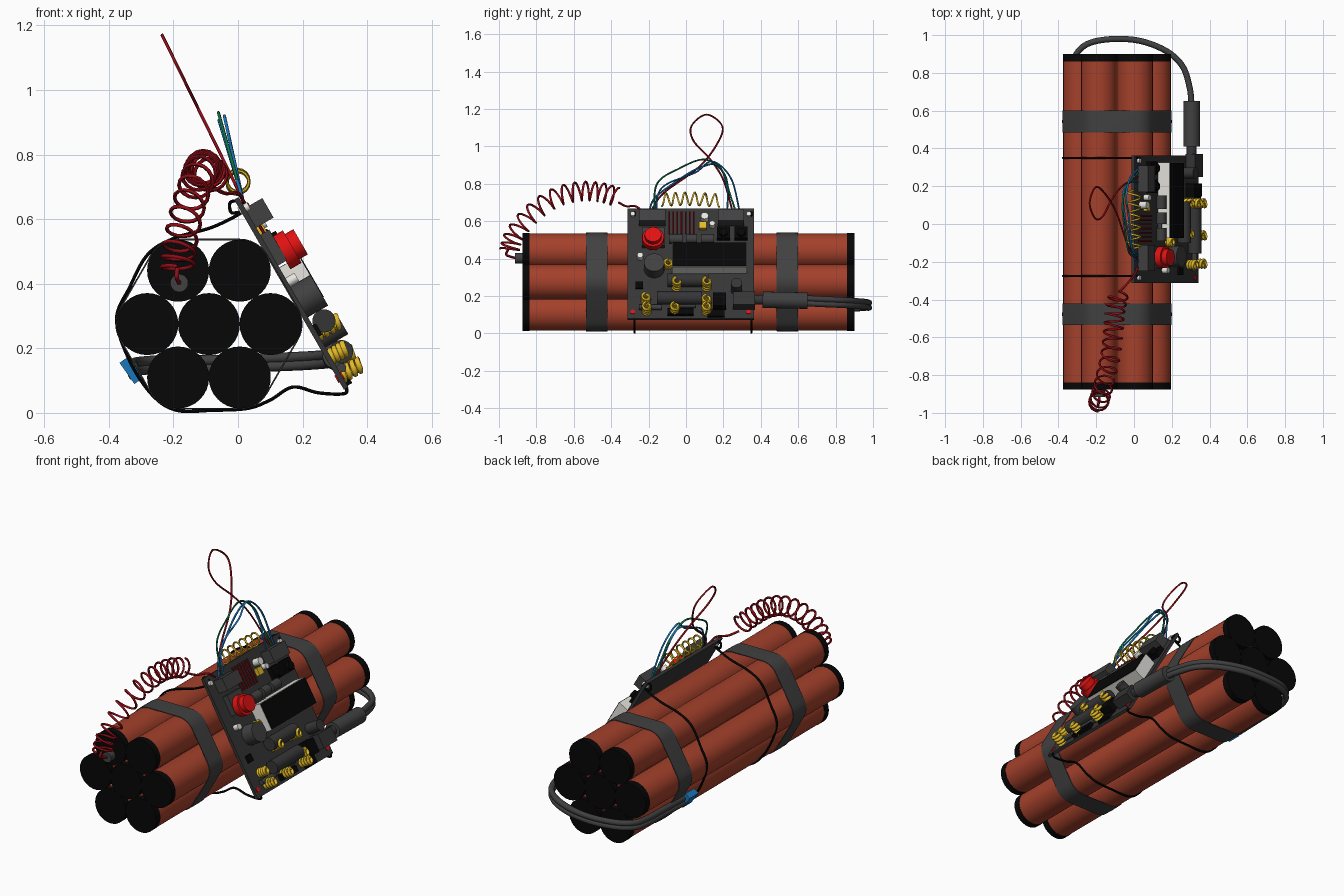
import bpy, bmesh, math
from mathutils import Vector, Matrix

if "Cube" in bpy.data.objects:
    bpy.data.objects.remove(bpy.data.objects["Cube"])

def mat(name, r, g, b):
    m = bpy.data.materials.new(name)
    m.diffuse_color = (r, g, b, 1)
    m.use_nodes = True
    m.node_tree.nodes["Principled BSDF"].inputs["Base Color"].default_value = m.diffuse_color
    return m

CLAY = mat("clay_red", 0.37, 0.052, 0.024)
BLACK = mat("black", 0.002, 0.002, 0.002)
TAPE = mat("tape_grey", 0.052, 0.052, 0.052)
BOARD = mat("board_grey", 0.036, 0.036, 0.037)
WHITE = mat("off_white", 0.85, 0.84, 0.79)
RED = mat("bright_red", 0.75, 0.006, 0.006)
WIRE = mat("wire_red", 0.28, 0.004, 0.008)
GOLD = mat("gold", 0.78, 0.5, 0.02)
BLUE = mat("blue", 0.01, 0.18, 0.5)
GREEN = mat("green", 0.005, 0.17, 0.07)

# Board frame: u runs along y, v up the slope, w out of the board
BC = Vector((0.165, 0.025, 0.37))
U, V, W = Vector((0, 1, 0)), Vector((-0.5, 0, 0.866)), Vector((0.866, 0, 0.5))
ROT = Matrix((U, V, W)).transposed()

def on_board(y, z, w):
    """World point at height w above the board that appears at (y, z) from the right."""
    v = (z - BC.z - 0.5 * w) / 0.866
    return Vector((BC.x, y, BC.z)) + V * v + W * w

def finish(o, name, m, angle=35):
    o.name = name
    o.data.materials.clear()
    o.data.materials.append(m)
    bpy.ops.object.select_all(action='DESELECT')
    o.select_set(True)
    bpy.context.view_layer.objects.active = o
    bpy.ops.object.shade_smooth_by_angle(angle=math.radians(angle))
    return o

def rod(name, a, b, r, m, n=20):
    a, b = Vector(a), Vector(b)
    bpy.ops.mesh.primitive_cylinder_add(vertices=n, radius=r, depth=(b - a).length, location=(a + b) / 2)
    o = bpy.context.object
    o.rotation_euler = (b - a).to_track_quat('Z', 'Y').to_euler()
    return finish(o, name, m)

def board_box(name, y, z, w0, w1, du, dv, m):
    """Box from w0 to w1 whose top face is centred on (y, z) seen from the right."""
    bpy.ops.mesh.primitive_cube_add(size=1)
    o = bpy.context.object
    c = on_board(y, z, w1) - W * (w1 - w0) / 2
    o.matrix_world = Matrix.Translation(c) @ ROT.to_4x4() @ Matrix.Diagonal((du, dv, w1 - w0, 1))
    return finish(o, name, m)

def smooth_path(pts, steps=8):
    p = [Vector(q) for q in pts]
    p = [2 * p[0] - p[1]] + p + [2 * p[-1] - p[-2]]
    out = []
    for i in range(1, len(p) - 2):
        a, b, c, d = p[i - 1:i + 3]
        for s in range(steps):
            t = s / steps
            out.append(0.5 * (2 * b + (c - a) * t + (2 * a - 5 * b + 4 * c - d) * t * t
                              + (3 * b - a - 3 * c + d) * t ** 3))
    return out + [p[-2]]

def wire(name, pts, r, m, res=1, smooth=True):
    pts = smooth_path(pts) if smooth else pts
    cu = bpy.data.curves.new(name, 'CURVE')
    cu.dimensions = '3D'
    cu.bevel_depth, cu.bevel_resolution, cu.use_fill_caps = r, res, True
    sp = cu.splines.new('POLY')
    sp.points.add(len(pts) - 1)
    for q, v in zip(sp.points, pts):
        q.co = (*v, 1)
    o = bpy.data.objects.new(name, cu)
    bpy.context.collection.objects.link(o)
    bpy.ops.object.select_all(action='DESELECT')
    o.select_set(True)
    bpy.context.view_layer.objects.active = o
    bpy.ops.object.convert(target='MESH')
    return finish(bpy.context.object, name, m, 60)

def coil(name, path, turns, r, thick, m, ref, per=16):
    """Helix of radius r wound round a smooth path."""
    base = smooth_path(path, 20)
    n, out = turns * per, []
    for i in range(n + 1):
        f = i / n * (len(base) - 1)
        k = min(int(f), len(base) - 2)
        t = (base[k + 1] - base[k]).normalized()
        s = t.cross(Vector(ref)).normalized()
        a = 2 * math.pi * i / per
        out.append(base[k].lerp(base[k + 1], f - k) + (s * math.cos(a) + s.cross(t) * math.sin(a)) * r)
    return wire(name, out, thick, m, smooth=False)

# Seven sticks in a hexagon, each with black end caps
CX, CZ, D, R = -0.09, 0.275, 0.191, 0.094
hexa = [(CX + D * math.cos(k * math.pi / 3), CZ + D * math.sin(k * math.pi / 3)) for k in range(6)]
for x, z in hexa + [(CX, CZ)]:
    rod("stick", (x, -0.85, z), (x, 0.87, z), R, CLAY, 32)
    for y0, y1 in ((-0.875, -0.838), (0.86, 0.90)):
        rod("stick_cap", (x, y0, z), (x, y1, z), R + 0.002, BLACK, 32)

# Two tape bands following the outline of the bundle
def tape_band(y0, y1):
    bm = bmesh.new()
    rings = []
    for y, grow in ((y0, 0), (y0, 0.004), ((y0 + y1) / 2, 0.005), (y1, 0.004), (y1, 0)):
        ring = []
        for k, (x, z) in enumerate(hexa):
            for j in range(7):
                a = math.radians(60 * k - 30 + 10 * j)
                rr = R + grow
                ring.append(bm.verts.new((x + rr * math.cos(a), y, z + rr * math.sin(a))))
        rings.append(ring)
    n = len(rings[0])
    for p, q in zip(rings, rings[1:] + rings[:1]):
        for i in range(n):
            bm.faces.new((p[i], p[(i + 1) % n], q[(i + 1) % n], q[i]))
    bmesh.ops.recalc_face_normals(bm, faces=bm.faces)
    me = bpy.data.meshes.new("tape_band")
    bm.to_mesh(me)
    o = bpy.data.objects.new("tape_band", me)
    bpy.context.collection.objects.link(o)
    finish(o, "tape_band", TAPE)

tape_band(-0.535, -0.42)
tape_band(0.485, 0.60)

# Thin black straps holding the board on
strap = [(0.03, 0.63), (0.0, 0.655), (-0.025, 0.65), (-0.02, 0.62), (0.01, 0.62), (-0.08, 0.575), (-0.2, 0.54),
         (-0.28, 0.49), (-0.335, 0.39), (-0.376, 0.29), (-0.335, 0.16), (-0.265, 0.055), (-0.19, 0.008),
         (-0.08, 0.008), (0.03, 0.014), (0.1, 0.04), (0.17, 0.08), (0.25, 0.062), (0.33, 0.06), (0.335, 0.085)]
for y in (-0.275, 0.35):
    wire("board_strap", [(x, y, z) for x, z in strap], 0.006, BLACK)

# Circuit board with corner screws
board_box("circuit_board", 0.025, 0.374, -0.008, 0.008, 0.675, 0.68, BOARD)
for y in (-0.285, 0.335):
    for z, m, h in ((0.63, WHITE, 0.022), (0.11, RED, 0.012)):
        p = on_board(y, z, 0)
        rod("corner_screw", p - W * 0.012, p + W * h, 0.013, m, 12)

# Display: white case, black screen
board_box("display_case", 0.125, 0.42, 0.008, 0.078, 0.40, 0.15, WHITE)
board_box("display_screen", 0.125, 0.422, 0.078, 0.082, 0.396, 0.145, BLACK)

# Box-shaped parts: y, z, height, width, length, colour
boxes = [("connector", -0.18, 0.635, 0.07, 0.14, 0.07, TAPE), ("connector", 0.24, 0.635, 0.07, 0.14, 0.07, TAPE),
         ("push_button_base", 0.2, 0.54, 0.035, 0.07, 0.07, BLACK), ("push_button_base", 0.295, 0.54, 0.035, 0.07, 0.07, BLACK),
         ("red_button_base", -0.176, 0.52, 0.04, 0.12, 0.11, TAPE),
         ("chip", 0.0, 0.44, 0.03, 0.08, 0.05, TAPE), ("chip", 0.18, 0.185, 0.06, 0.07, 0.08, BLACK),
         ("power_jack", 0.31, 0.19, 0.065, 0.12, 0.08, BOARD), ("chip", -0.03, 0.12, 0.03, 0.14, 0.035, BLACK),
         ("chip", -0.25, 0.26, 0.02, 0.04, 0.04, BLACK), ("chip", 0.09, 0.58, 0.03, 0.04, 0.04, GOLD),
         ("chip", 0.16, 0.11, 0.025, 0.09, 0.04, BLACK)]
for n, y, z, h, du, dv, m in boxes:
    board_box(n, y, z, 0.006, h, du, dv, m)

# Upright round parts: y, z of the top, radius, base, top, colour
rounds = [("red_button", -0.176, 0.515, 0.058, 0.035, 0.075, RED), ("red_button_top", -0.176, 0.53, 0.045, 0.075, 0.105, RED),
          ("capacitor", -0.17, 0.38, 0.055, 0.006, 0.08, TAPE), ("capacitor", 0.27, 0.27, 0.03, 0.006, 0.09, BOARD),
          ("push_button", 0.2, 0.545, 0.022, 0.035, 0.055, BLACK), ("push_button", 0.295, 0.545, 0.022, 0.035, 0.055, BLACK),
          ("lamp", 0.1, 0.63, 0.02, 0.006, 0.05, WHITE), ("lamp", -0.245, 0.42, 0.016, 0.006, 0.04, WHITE),
          ("lamp", 0.14, 0.59, 0.015, 0.006, 0.04, WHITE)]
for n, y, z, r, w0, w1, m in rounds:
    p = on_board(y, z, w1)
    rod(n, p - W * (w1 - w0), p, r, m)

# Lying cylinders
for n, y0, y1, z, w, r, m in [("long_capacitor", -0.1, 0.12, 0.285, 0.045, 0.036, BOARD),
                              ("long_capacitor", -0.155, 0.085, 0.19, 0.045, 0.036, BOARD),
                              ("resistor", -0.06, 0.05, 0.15, 0.02, 0.014, TAPE),
                              ("small_capacitor", -0.09, -0.02, 0.505, 0.05, 0.026, TAPE),
                              ("small_capacitor", 0.0, 0.06, 0.505, 0.05, 0.026, TAPE),
                              ("small_capacitor", 0.08, 0.15, 0.505, 0.05, 0.026, TAPE),
                              ("resistor", -0.25, -0.13, 0.14, 0.02, 0.014, TAPE)]:
    rod(n, on_board(y0, z, w), on_board(y1, z, w), r, m)

# Red-brown pin strips near the top of the board
for i in range(7):
    y = -0.09 + i * 0.022
    rod("pin_strip", on_board(y, 0.65, 0.02), on_board(y, 0.535, 0.02), 0.005, WIRE, 6)

# Gold coils standing on the board: y, z of the top, height
for y, z, h in [(-0.215, 0.2, 0.06), (0.11, 0.19, 0.075), (0.11, 0.285, 0.085), (-0.05, 0.285, 0.085),
                (-0.095, 0.38, 0.04), (-0.21, 0.15, 0.075), (-0.06, 0.15, 0.075), (0.11, 0.15, 0.075)]:
    p = on_board(y, z, h)
    coil("gold_coil", [p - W * h, p - W * h / 2, p], 4, 0.019, 0.009, GOLD, (0, 1, 0), 12)

# Power plug and the twin cable round the back
rod("plug_neck", (0.305, 0.35, 0.18), (0.305, 0.42, 0.18), 0.026, BOARD)
rod("plug_body", (0.305, 0.41, 0.18), (0.305, 0.65, 0.175), 0.044, TAPE)
for s in (-1, 1):
    d = 0.013 * s
    wire("cable", [(0.305, 0.63, 0.175 + d), (0.295, 0.72, 0.17 + d), (0.26, 0.83, 0.165 + d), (0.18, 0.91, 0.16 + d),
                   (0.05, 0.965, 0.155 + d), (-0.09, 0.98, 0.15 + d), (-0.23, 0.96, 0.15 + d), (-0.305, 0.9, 0.145 + d),
                   (-0.325, 0.8, 0.14 + d), (-0.325, 0.65, 0.135 + d), (-0.325, 0.46, 0.13 + d)], 0.016, TAPE, 2)

# Flat blue connector where the cable ends
bpy.ops.mesh.primitive_cube_add(size=1, location=(-0.33, 0.45, 0.132), rotation=(0, math.radians(-35), 0))
bpy.context.object.scale = (0.034, 0.08, 0.08)
finish(bpy.context.object, "blue_connector", BLUE)

# Spring-like red lead to the end of one upper stick
plug = (-0.182, 0.402)
rod("end_plug", (plug[0], -0.915, plug[1]), (plug[0], -0.87, plug[1]), 0.028, TAPE)
wire("lead_start", [(0.02, -0.23, 0.65), (0.0, -0.27, 0.68), (-0.04, -0.32, 0.68), (-0.08, -0.36, 0.70)], 0.006, WIRE)
coil("coiled_lead", [(-0.08, -0.37, 0.73), (-0.10, -0.46, 0.755), (-0.11, -0.57, 0.76), (-0.125, -0.7, 0.725),
                     (-0.155, -0.83, 0.635), (-0.18, -0.92, 0.52), (-0.188, -0.945, 0.44)], 14, 0.05, 0.006, WIRE, (1, 0, 0))
wire("lead_end", [(-0.188, -0.95, 0.45), (-0.19, -0.96, 0.42), (-0.182, -0.91, 0.402)], 0.007, WIRE)

# Loose wires looping above the board, given as (y, z) seen from the right
def loop(name, yz, slope, m, x0=0.015):
    wire(name, [(x0 - slope * (z - 0.66), y, z) for y, z in yz], 0.005, m)

loop("red_loop", [(-0.19, 0.65), (-0.12, 0.75), (0.07, 0.89), (0.17, 1.02), (0.193, 1.11), (0.11, 1.17),
                  (0.03, 1.11), (0.04, 1.03), (0.13, 0.93), (0.2, 0.82), (0.25, 0.65)], 0.49, WIRE)
loop("blue_loop", [(-0.16, 0.64), (-0.15, 0.74), (-0.1, 0.8), (0.05, 0.86), (0.14, 0.92), (0.24, 0.83), (0.29, 0.64)], 0.22, BLUE)
loop("green_loop", [(-0.17, 0.64), (-0.155, 0.8), (-0.04, 0.88), (0.1, 0.93), (0.2, 0.86), (0.23, 0.76), (0.27, 0.64)], 0.28, GREEN)
loop("blue_loop", [(-0.2, 0.64), (-0.17, 0.72), (-0.07, 0.8), (0.06, 0.88), (0.17, 0.9), (0.22, 0.78), (0.22, 0.64)], 0.3, BLUE)
coil("yellow_spring", [(0.0, -0.13, 0.715), (0.0, 0.02, 0.72), (0.0, 0.18, 0.71)], 6, 0.034, 0.005, GOLD, (1, 0, 0))
